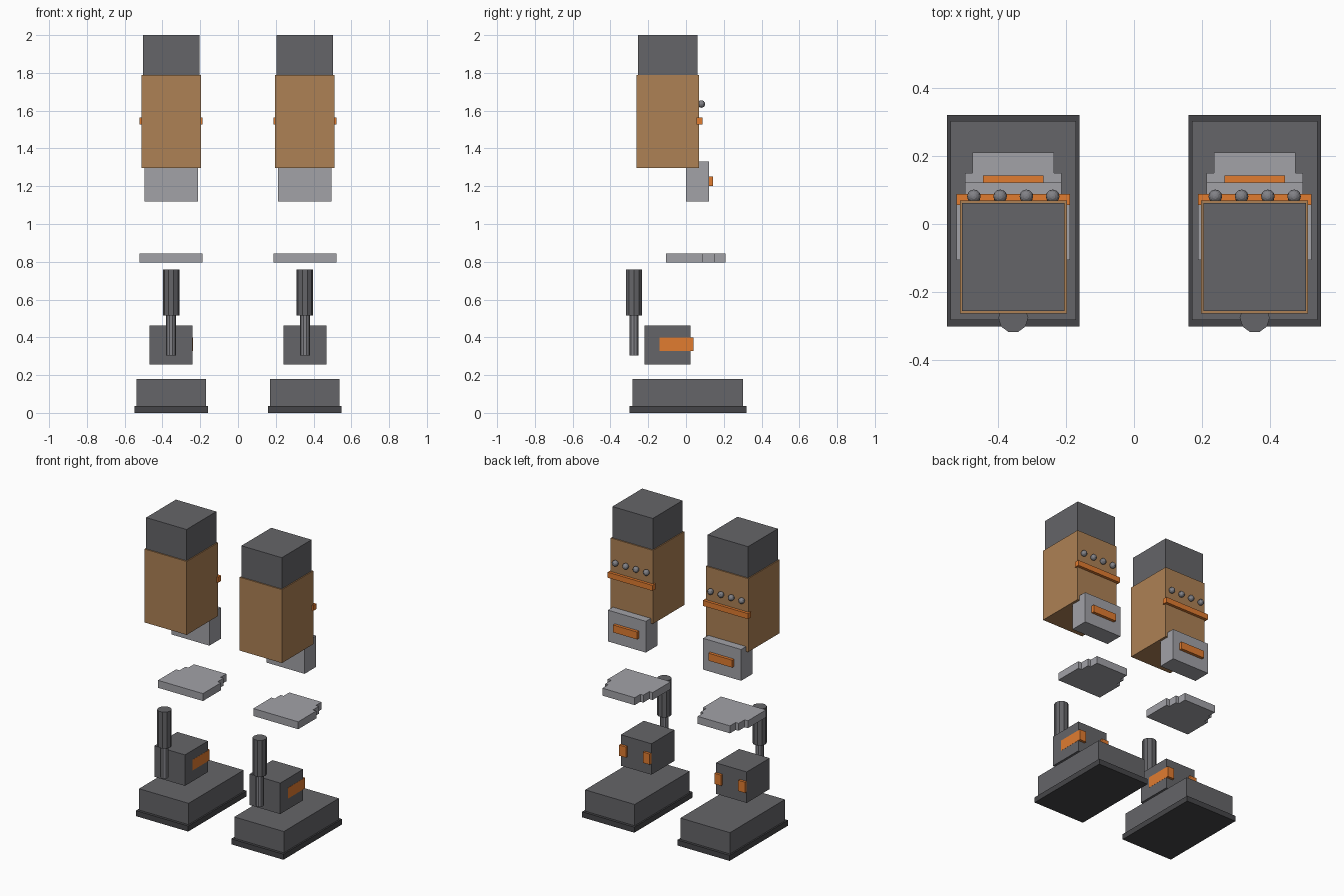
import bpy, bmesh
from mathutils import Matrix, Vector

if "Cube" in bpy.data.objects:
    bpy.data.objects.remove(bpy.data.objects["Cube"])


def material(name, r, g, b):
    m = bpy.data.materials.new(name)
    m.diffuse_color = (r, g, b, 1)
    m.use_nodes = True
    m.node_tree.nodes["Principled BSDF"].inputs["Base Color"].default_value = m.diffuse_color
    return m


ORANGE = material("orange", 0.75, 0.20, 0.03)
TAN = material("tan", 0.42, 0.22, 0.09)
DARK = material("dark_grey", 0.13, 0.13, 0.14)
BLACK = material("charcoal", 0.06, 0.06, 0.065)
LIGHT = material("light_grey", 0.36, 0.36, 0.39)
STEEL = material("steel_grey", 0.22, 0.22, 0.24)


def finish(bm, name, mat):
    bmesh.ops.recalc_face_normals(bm, faces=bm.faces)
    me = bpy.data.meshes.new(name)
    bm.to_mesh(me)
    bm.free()
    me.materials.append(mat)
    ob = bpy.data.objects.new(name, me)
    bpy.context.collection.objects.link(ob)
    return ob


def box(name, x, y, z, mat):
    """Box from (min, max) ranges."""
    bm = bmesh.new()
    size = [r[1] - r[0] for r in (x, y, z)]
    mid = [sum(r) / 2 for r in (x, y, z)]
    bmesh.ops.create_cube(bm, size=1, matrix=Matrix.Translation(mid) @ Matrix.Diagonal((*size, 1)))
    return finish(bm, name, mat)


def rod(name, x, y, z, radius, mat):
    """Ten-sided rod with corners on the y axis."""
    bm = bmesh.new()
    place = Matrix.Translation((x, y, sum(z) / 2)) @ Matrix.Rotation(1.5707963, 4, 'Z')
    bmesh.ops.create_cone(bm, cap_ends=True, segments=10, radius1=radius, radius2=radius,
                          depth=z[1] - z[0], matrix=place)
    return finish(bm, name, mat)


def ball(name, loc, radius, mat):
    bm = bmesh.new()
    bmesh.ops.create_uvsphere(bm, u_segments=12, v_segments=8, radius=radius,
                              matrix=Matrix.Translation(loc))
    return finish(bm, name, mat)


def prism(name, outline, z, mat):
    """Closed xy outline extruded upward."""
    bm = bmesh.new()
    face = bm.faces.new([bm.verts.new((px, py, z[0])) for px, py in outline])
    top = bmesh.ops.extrude_face_region(bm, geom=[face])
    verts = [v for v in top["geom"] if isinstance(v, bmesh.types.BMVert)]
    bmesh.ops.translate(bm, verts=verts, vec=Vector((0, 0, z[1] - z[0])))
    return finish(bm, name, mat)


def leg(side, cx):
    def wide(half):
        return (cx - half, cx + half)

    # foot
    box(side + "_sole", wide(0.194), (-0.30, 0.32), (0, 0.037), BLACK)
    box(side + "_foot", wide(0.184), (-0.282, 0.302), (0.037, 0.18), DARK)

    # ankle with two side pads at the back
    box(side + "_ankle", wide(0.114), (-0.22, 0.024), (0.255, 0.463), DARK)
    for s, tag in ((-1, "a"), (1, "b")):
        mid = cx + s * 0.089 + 0.001
        box(f"{side}_ankle_pad_{tag}", (mid - 0.025, mid + 0.025), (-0.14, 0.041), (0.328, 0.40), ORANGE)

    # piston in front of the ankle
    rod(side + "_piston_rod", cx, -0.275, (0.305, 0.515), 0.026, STEEL)
    rod(side + "_piston_sleeve", cx, -0.275, (0.515, 0.76), 0.044, DARK)

    # stepped plate
    half = [(0.167, -0.105), (0.167, 0.087), (0.142, 0.087), (0.142, 0.15), (0.12, 0.15), (0.12, 0.21)]
    outline = [(cx + x, y) for x, y in half] + [(cx - x, y) for x, y in reversed(half)]
    prism(side + "_stepped_plate", outline, (0.795, 0.845), LIGHT)

    # knee block with rear bar
    box(side + "_knee_block", wide(0.141), (0, 0.122), (1.12, 1.33), LIGHT)
    box(side + "_knee_bar", wide(0.089), (0.122, 0.142), (1.202, 1.252), ORANGE)

    # thigh with upper block, rear band and rivets
    box(side + "_thigh", wide(0.157), (-0.263, 0.069), (1.297, 1.79), TAN)
    box(side + "_upper_leg", wide(0.15), (-0.255, 0.061), (1.79, 2.0), DARK)
    box(side + "_thigh_band", wide(0.167), (0.055, 0.088), (1.528, 1.565), ORANGE)
    for i in range(4):
        ball(f"{side}_rivet_{i + 1}", (cx + (i - 1.5) * 0.077, 0.081, 1.635), 0.02, STEEL)


for side, cx in (("left", -0.354), ("right", 0.354)):
    leg(side, cx)
